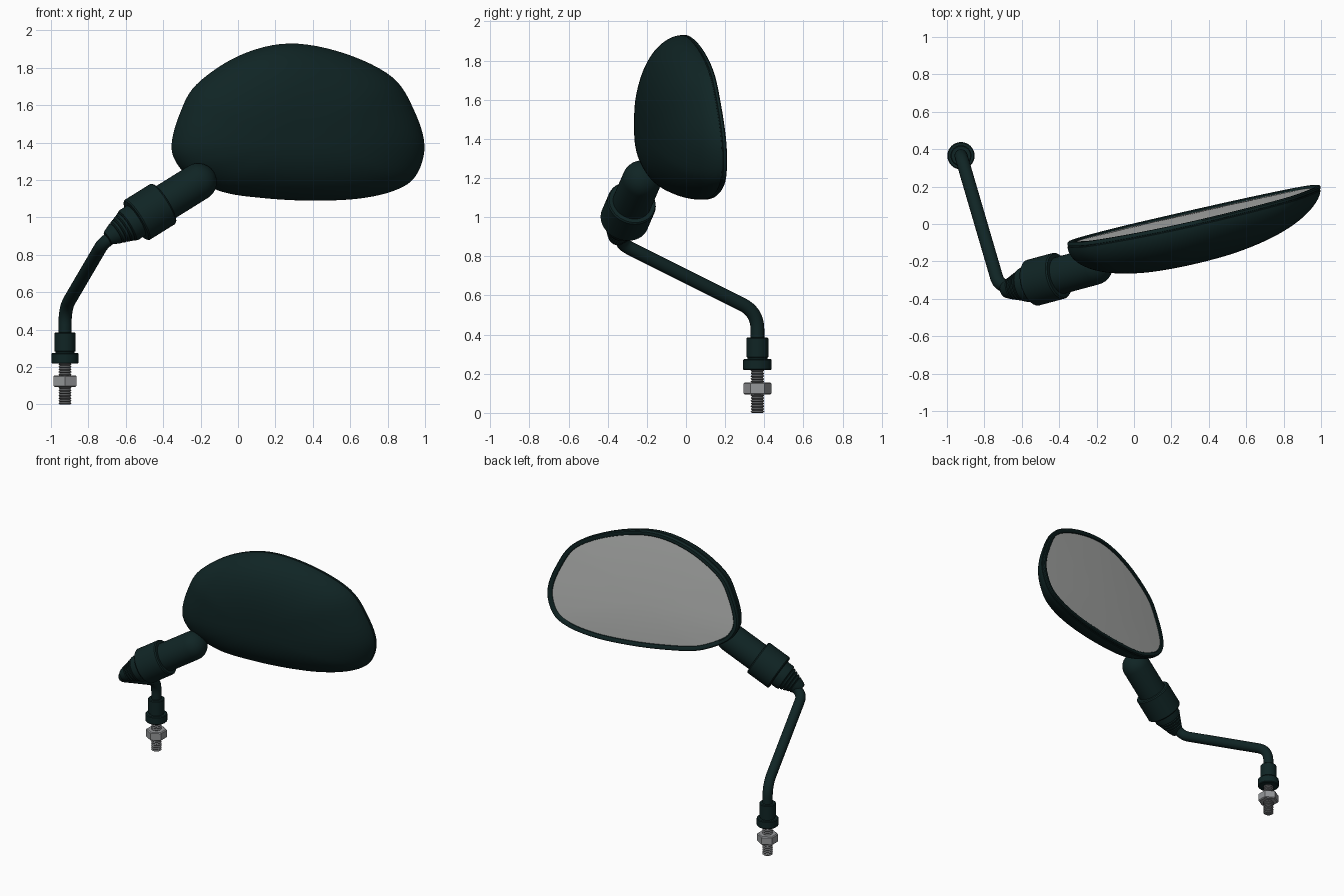
import bpy, bmesh, math
from mathutils import Vector

cube = bpy.data.objects.get("Cube")
if cube:
    bpy.data.objects.remove(cube, do_unlink=True)


def material(name, rgb, rough=0.5):
    m = bpy.data.materials.new(name)
    m.use_nodes = True
    m.diffuse_color = (*rgb, 1)
    bsdf = m.node_tree.nodes["Principled BSDF"]
    bsdf.inputs["Base Color"].default_value = (*rgb, 1)
    bsdf.inputs["Roughness"].default_value = rough
    return m


BLACK = material("dark_plastic", (0.005, 0.018, 0.018))
GLASS = material("mirror_grey", (0.46, 0.47, 0.46))
STEEL = material("nut_steel", (0.30, 0.31, 0.32))
THREAD = material("thread_steel", (0.15, 0.155, 0.16))


def finish(name, bm, mat, angle=35):
    bmesh.ops.remove_doubles(bm, verts=bm.verts, dist=1e-5)
    bmesh.ops.recalc_face_normals(bm, faces=bm.faces)
    mesh = bpy.data.meshes.new(name)
    bm.to_mesh(mesh)
    bm.free()
    mesh.materials.append(mat)
    ob = bpy.data.objects.new(name, mesh)
    bpy.context.collection.objects.link(ob)
    smooth(ob, angle)
    return ob


def smooth(ob, angle):
    bpy.ops.object.select_all(action='DESELECT')
    ob.select_set(True)
    bpy.context.view_layer.objects.active = ob
    bpy.ops.object.shade_smooth_by_angle(angle=math.radians(angle))


def skin(bm, rings):
    """Bridge a list of equal-length vertex rings with quads."""
    for a, b in zip(rings, rings[1:]):
        n = len(a)
        for i in range(n):
            j = (i + 1) % n
            bm.faces.new((a[i], a[j], b[j], b[i]))


def lathe(name, profile, origin, axis, mat, sides=40, turn=0.0, angle=35):
    """Revolve (radius, distance) pairs about an axis, with closed ends."""
    bm = bmesh.new()
    rot = Vector(axis).to_track_quat('Z', 'Y')
    rings = []
    for r, t in profile:
        ring = []
        for i in range(sides):
            a = turn + math.tau * i / sides
            p = Vector((r * math.cos(a), r * math.sin(a), t))
            ring.append(bm.verts.new(rot @ p + Vector(origin)))
        rings.append(ring)
    skin(bm, rings)
    bm.faces.new(rings[0])
    bm.faces.new(rings[-1])
    return finish(name, bm, mat, angle)


# Mounting stud, nut and collar at the foot
FOOT = (-0.925, 0.365, 0)
UP = (0, 0, 1)
pitch = 0.014
thread = [(0.027, 0)]
for k in range(16):
    thread += [(0.035, pitch * (k + 0.4)), (0.028, pitch * (k + 0.95))]
lathe("threaded_stud", thread, FOOT, UP, THREAD, 28)
lathe("lock_nut", [(0.064, 0.094), (0.0715, 0.1), (0.0715, 0.15), (0.064, 0.156)],
      FOOT, UP, STEEL, 6, math.radians(30), 10)
lathe("base_collar", [(0.068, 0.218), (0.073, 0.223), (0.073, 0.27), (0.068, 0.275),
                      (0.051, 0.275), (0.051, 0.283), (0.056, 0.285), (0.056, 0.38),
                      (0.051, 0.385), (0.03, 0.385)], FOOT, UP, BLACK)

# Bent stem, with rounded corners
corners = [Vector(p) for p in ((-0.925, 0.365, 0.36), (-0.925, 0.365, 0.515),
                               (-0.72, -0.335, 0.865), (-0.58, -0.32, 0.96))]
path = [corners[0]]
for prev, c, nxt, trim in zip(corners, corners[1:], corners[2:], (0.09, 0.06)):
    a = c + (prev - c).normalized() * trim
    b = c + (nxt - c).normalized() * trim
    for k in range(11):
        u = k / 10
        path.append(a * (1 - u) ** 2 + c * 2 * u * (1 - u) + b * u * u)
path.append(corners[-1])
curve = bpy.data.curves.new("stem", 'CURVE')
curve.dimensions = '3D'
curve.bevel_depth = 0.035
curve.bevel_resolution = 6
curve.use_fill_caps = True
spline = curve.splines.new('POLY')
spline.points.add(len(path) - 1)
for pt, p in zip(spline.points, path):
    pt.co = (*p, 1)
curve.materials.append(BLACK)
stem = bpy.data.objects.new("stem", curve)
bpy.context.collection.objects.link(stem)
bpy.ops.object.select_all(action='DESELECT')
stem.select_set(True)
bpy.context.view_layer.objects.active = stem
bpy.ops.object.convert(target='MESH')
smooth(bpy.context.object, 40)

# Rubber boot, ball socket and neck share one tilted axis
JOINT = (-0.47, -0.295, 1.03)
AXIS = Vector((0.82, 0.22, 0.51)).normalized()
boot = [(0.036, -0.275), (0.043, -0.265)]
for k in range(4):
    r, t = 0.056 + 0.008 * k, -0.235 + 0.022 * k
    boot += [(r, t), (r + 0.005, t + 0.012), (r - 0.003, t + 0.016)]
boot += [(0.09, -0.148), (0.094, -0.135), (0.094, -0.08)]
lathe("rubber_boot", boot, JOINT, AXIS, BLACK)
lathe("joint_socket", [(0.085, -0.093), (0.12, -0.09), (0.126, -0.083), (0.126, 0.08),
                       (0.12, 0.088), (0.09, 0.09)], JOINT, AXIS, BLACK)
neck = [(0.1, 0.08), (0.1, 0.31)]
for k in range(1, 9):
    a = k * math.pi / 18
    neck.append((0.1 * math.cos(a), 0.31 + 0.1 * math.sin(a)))
lathe("neck", neck, JOINT, AXIS, BLACK)

# Egg-shaped outline of the head, as a smooth closed curve in x and z
OUTLINE = [(-0.355, 1.39), (-0.313, 1.55), (-0.222, 1.711), (0.008, 1.866), (0.275, 1.93),
           (0.57, 1.877), (0.826, 1.749), (0.944, 1.567), (0.997, 1.38), (0.95, 1.222),
           (0.837, 1.144), (0.64, 1.1), (0.38, 1.09), (0.13, 1.104), (-0.08, 1.136),
           (-0.25, 1.215), (-0.328, 1.29)]
CENTRE = Vector((0.3, 1.42))
STEPS = 6
knots = [Vector(p) for p in OUTLINE]
count = len(knots)
rim = []
for i in range(count):
    p0, p1, p2, p3 = (knots[(i + d) % count] for d in (-1, 0, 1, 2))
    for k in range(STEPS):
        u = k / STEPS
        rim.append(0.5 * (2 * p1 + (p2 - p0) * u + (2 * p0 - 5 * p1 + 4 * p2 - p3) * u ** 2
                          + (3 * p1 - p0 - 3 * p2 + p3) * u ** 3))


def head_ring(bm, scale, inset, offset):
    """Scaled or inset copy of the outline, laid on the tilted rim plane."""
    ring = []
    n = len(rim)
    for i, p in enumerate(rim):
        along = (rim[(i + 1) % n] - rim[i - 1]).normalized()
        q = p + Vector((along.y, -along.x)) * inset
        q = CENTRE + (q - CENTRE) * scale
        y = 0.046 + 0.224 * (q.x - 0.32) - 0.075 * (q.y - 1.42) + offset
        ring.append(bm.verts.new((q.x, y, q.y)))
    return ring


# Domed housing with a seam groove and a raised rim
bm = bmesh.new()
rings = []
for k in range(1, 25):
    s = math.sin(k / 24 * math.pi / 2)
    rings.append(head_ring(bm, s, 0, -0.02 - 0.235 * max(0, 1 - s ** 2.6) ** 0.56))
for inset, offset in ((0.006, -0.018), (0.006, -0.014), (0, -0.012), (0, 0), (0.006, 0.007),
                      (0.026, 0.007), (0.032, 0.002), (0.034, -0.018)):
    rings.append(head_ring(bm, 1, inset, offset))
skin(bm, rings)
bm.faces.new(rings[0])
finish("mirror_housing", bm, BLACK, 40)

# Slightly convex mirror glass
bm = bmesh.new()
rings = [head_ring(bm, s, 0.033, -0.006 + 0.012 * (1 - s * s))
         for s in (1, 0.85, 0.7, 0.5, 0.3, 0.1)]
skin(bm, rings)
bm.faces.new(rings[-1])
glass = finish("mirror_glass", bm, GLASS)
if glass.data.polygons[0].normal.y < 0:
    glass.data.flip_normals()
